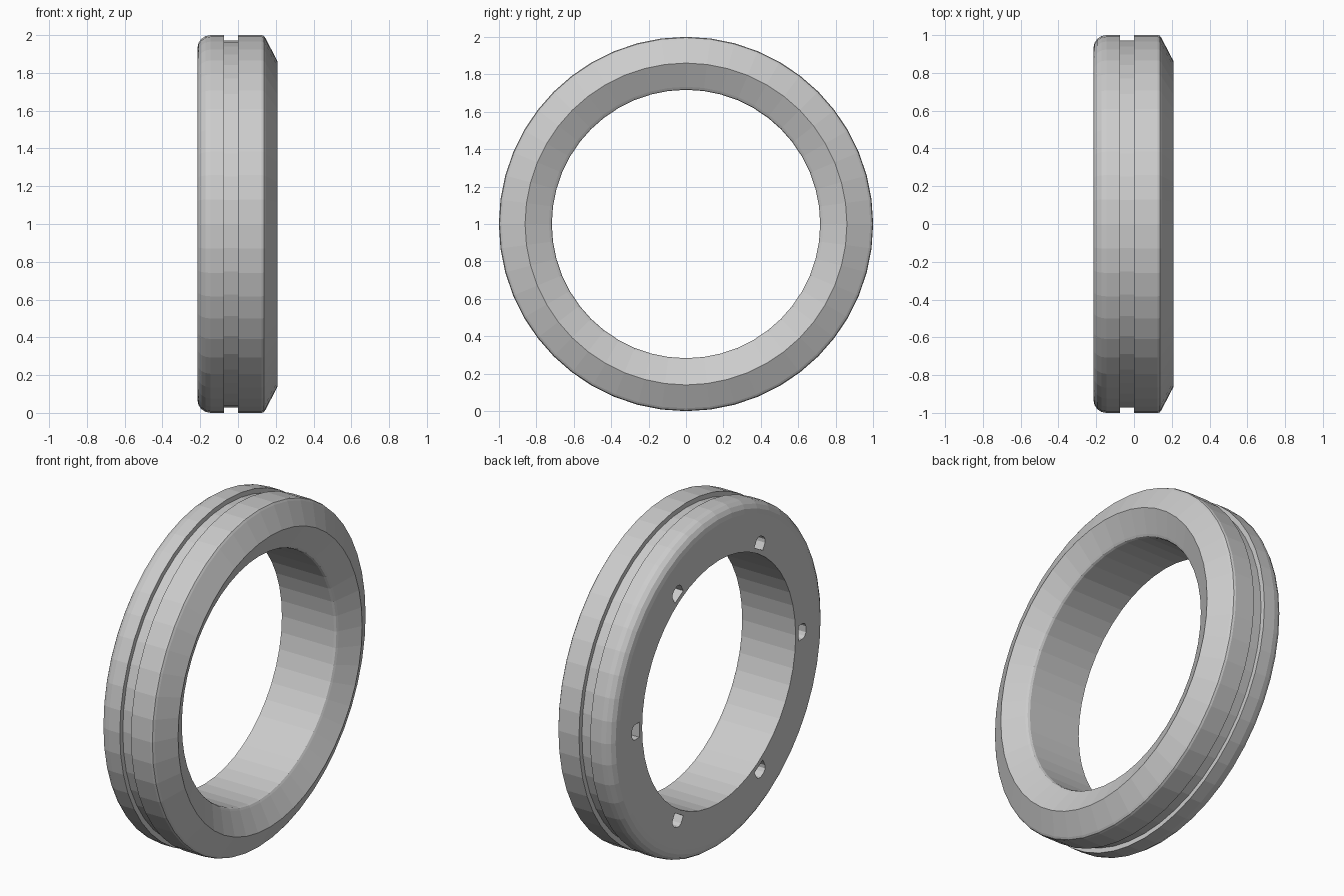
import bpy, bmesh
from math import cos, sin, pi, radians

if "Cube" in bpy.data.objects:
    bpy.data.objects.remove(bpy.data.objects["Cube"])

SEG = 48
C_Z = 1.0

def finish(name, bm):
    bmesh.ops.recalc_face_normals(bm, faces=bm.faces[:])
    me = bpy.data.meshes.new(name)
    bm.to_mesh(me)
    bm.free()
    ob = bpy.data.objects.new(name, me)
    bpy.context.collection.objects.link(ob)
    ob.location.z = C_Z
    return ob

# Cross-section as (x, radius): rounded back corner, groove, V-shaped front lip
r = 0.07
corner = [(-0.215 + r - r * cos(a), 1 - r + r * sin(a))
          for a in (radians(22.5 * i) for i in range(5))]
profile = corner + [
    (-0.073, 1.0), (-0.073, 0.972), (0.0, 0.972), (0.0, 1.0),
    (0.125, 1.0), (0.137, 0.996), (0.145, 0.985),
    (0.21, 0.86),
    (0.145, 0.733), (0.138, 0.722), (0.126, 0.717),
    (-0.215, 0.717)]

# Ring: profile revolved around the x axis
bm = bmesh.new()
rings = []
for i in range(SEG):
    a = 2 * pi * i / SEG
    rings.append([bm.verts.new((x, rad * cos(a), rad * sin(a))) for x, rad in profile])
n = len(profile)
for i in range(SEG):
    p, q = rings[i], rings[(i + 1) % SEG]
    for j in range(n):
        k = (j + 1) % n
        bm.faces.new((p[j], p[k], q[k], q[j]))
ring = finish("ring", bm)

# Six D-shaped sockets in the back face: (radial, tangential) outline
outline = [(0.742, -0.045), (0.785, -0.045), (0.803, -0.036), (0.813, -0.018),
           (0.813, 0.018), (0.803, 0.036), (0.785, 0.045), (0.742, 0.045)]
bm = bmesh.new()
for i in range(6):
    a = i * pi / 3
    loops = [[bm.verts.new((x, u * cos(a) - v * sin(a), u * sin(a) + v * cos(a)))
              for u, v in outline] for x in (-0.3, -0.115)]
    m = len(outline)
    for lp in loops:
        bm.faces.new(lp)
    for j in range(m):
        k = (j + 1) % m
        bm.faces.new((loops[0][j], loops[0][k], loops[1][k], loops[1][j]))
cutter = finish("socket_cutter", bm)

# Cut the sockets, then remove the cutter
mod = ring.modifiers.new("sockets", "BOOLEAN")
mod.operation = "DIFFERENCE"
mod.solver = "EXACT"
mod.object = cutter
bpy.context.view_layer.objects.active = ring
ring.select_set(True)
bpy.ops.object.modifier_apply(modifier=mod.name)
bpy.data.objects.remove(cutter)
